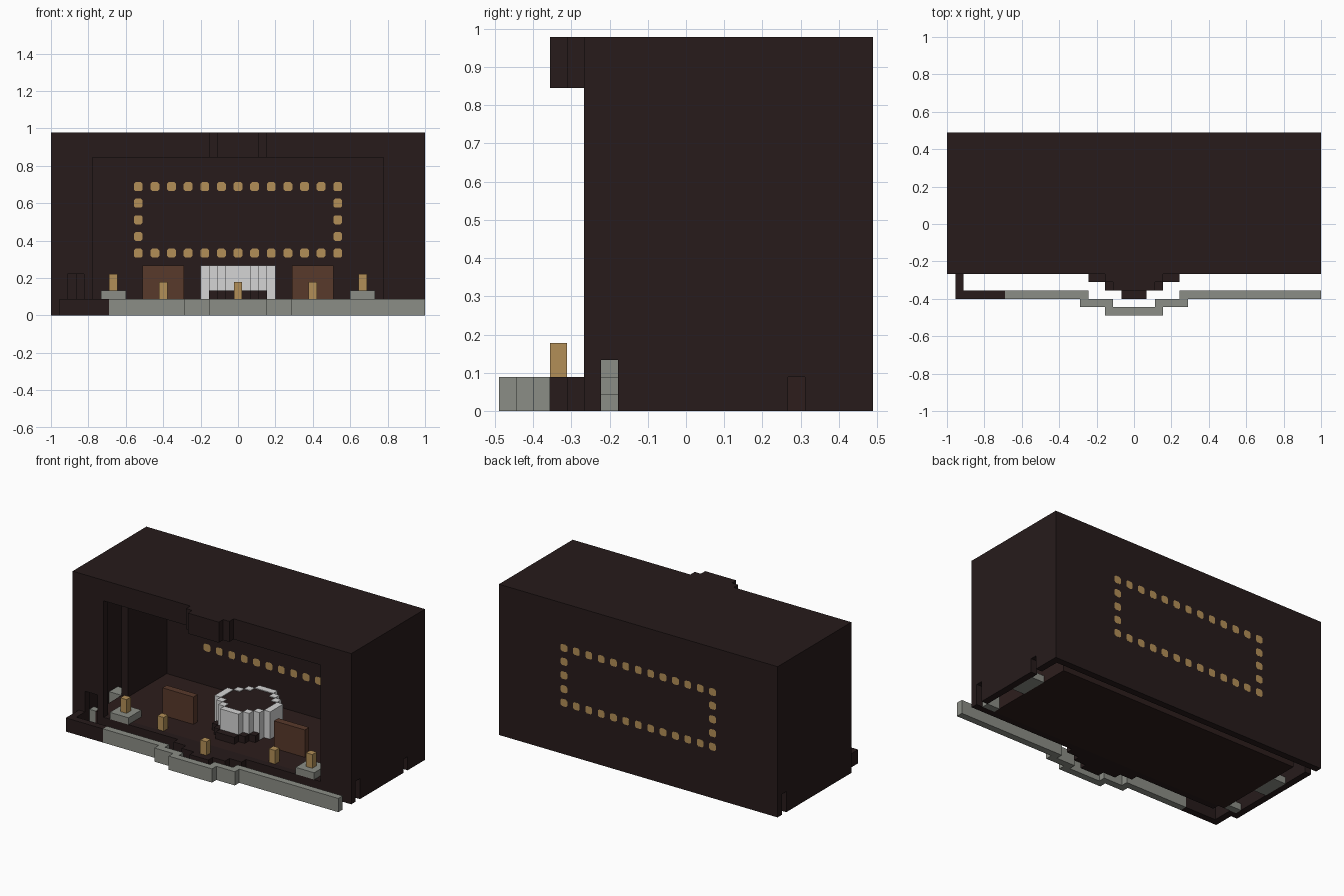
import bpy, bmesh

cube = bpy.data.objects.get("Cube")
if cube:
    bpy.data.objects.remove(cube, do_unlink=True)

U = 2 / 45  # one block


def material(name, rgb):
    m = bpy.data.materials.new(name)
    m.use_nodes = True
    col = (*rgb, 1)
    m.diffuse_color = col
    m.node_tree.nodes["Principled BSDF"].inputs["Base Color"].default_value = col
    return m


DARK = material("dark_block", (0.020, 0.011, 0.011))
FLOOR = material("stage_floor_brown", (0.026, 0.0125, 0.0115))
GREY = material("grey_stone", (0.26, 0.27, 0.24))
GOLD = material("gold_lamp", (0.45, 0.275, 0.095))
BROWN = material("brown_wood", (0.098, 0.041, 0.024))
WHITE = material("white_block", (0.66, 0.66, 0.66))


def point(i, j, k):
    return (-1 + i * U, (j - 11) * U, k * U)


def finish(bm, name, mat):
    bmesh.ops.recalc_face_normals(bm, faces=bm.faces)
    mesh = bpy.data.meshes.new(name)
    bm.to_mesh(mesh)
    bm.free()
    mesh.materials.append(mat)
    ob = bpy.data.objects.new(name, mesh)
    bpy.context.scene.collection.objects.link(ob)


def prism(bm, ring, offset):
    """Closed solid from a flat outline and an offset vector."""
    face = bm.faces.new([bm.verts.new(p) for p in ring])
    out = bmesh.ops.extrude_face_region(bm, geom=[face], use_keep_orig=True)
    verts = [g for g in out["geom"] if isinstance(g, bmesh.types.BMVert)]
    bmesh.ops.translate(bm, verts=verts, vec=offset)


def blocks(name, mat, *boxes):
    """Boxes given as (x0, x1, y0, y1, z0, z1) in blocks."""
    bm = bmesh.new()
    for x0, x1, y0, y1, z0, z1 in boxes:
        ring = [point(x, y, z0) for x, y in ((x0, y0), (x1, y0), (x1, y1), (x0, y1))]
        prism(bm, ring, (0, 0, (z1 - z0) * U))
    finish(bm, name, mat)


def pair(name, mat, *boxes):
    """Boxes on the right side, mirrored to the left."""
    blocks("right_" + name, mat, *boxes)
    blocks("left_" + name, mat, *[(45 - b[1], 45 - b[0], *b[2:]) for b in boxes])


def cell_solid(name, mat, cells, z0, z1):
    """Solid with a stepped plan made of whole cells."""
    bm = bmesh.new()
    for i, j in cells:
        bm.faces.new([bm.verts.new(point(i + a, j + b, z0))
                      for a, b in ((0, 0), (1, 0), (1, 1), (0, 1))])
    bmesh.ops.remove_doubles(bm, verts=bm.verts, dist=U / 100)
    out = bmesh.ops.extrude_face_region(bm, geom=bm.faces[:], use_keep_orig=True)
    verts = [g for g in out["geom"] if isinstance(g, bmesh.types.BMVert)]
    bmesh.ops.translate(bm, verts=verts, vec=(0, 0, (z1 - z0) * U))
    finish(bm, name, mat)


# Building shell, with small slots in the side walls and a side door in front
blocks("roof", DARK, (0, 45, 5, 22, 21, 22))
blocks("back_wall", DARK, (0, 45, 21, 22, 0, 21))
blocks("left_side_wall", DARK, (44, 45, 6, 7, 3, 21), (44, 45, 7, 17, 0, 21),
       (44, 45, 17, 18, 2, 21), (44, 45, 18, 21, 0, 21))
blocks("right_side_wall", DARK, (0, 1, 6, 20, 0, 21), (0, 1, 20, 21, 3, 21))
blocks("front_wall", DARK, (0, 2, 5, 6, 0, 21), (2, 4, 5, 6, 5, 21), (4, 5, 5, 6, 0, 21),
       (40, 45, 5, 6, 0, 21), (5, 40, 5, 6, 19, 21), (5, 40, 5, 6, 0, 2))
pair("wing_panel", DARK, (3, 4, 12, 21, 2, 21))

# Solid stage with open side passages and a ledge along the back
blocks("stage_floor", FLOOR, (3, 42, 6, 20, 0, 2), (3, 42, 20, 21, 1, 2))

# Stepped canopy and stage thrust
blocks("canopy", DARK, (19, 26, 4, 5, 19, 22), (20, 25, 3, 4, 19, 22))
blocks("stage_thrust", DARK, (17, 28, 4, 5, 0, 2), (19, 26, 3, 4, 0, 2), (21, 24, 2, 3, 0, 2))

# Barrier in front of the stage
blocks("stone_barrier", GREY, (7, 17, 2, 3, 0, 2), (28, 45, 2, 3, 0, 2),
       (16, 20, 1, 2, 0, 2), (25, 29, 1, 2, 0, 2), (19, 26, 0, 1, 0, 2))
blocks("dark_barrier", DARK, (1, 7, 2, 3, 0, 2), (1, 2, 3, 5, 0, 2))

# Stone steps from the side passages up to the stage
pair("front_steps", GREY, (1, 2, 6, 7, 0, 1), (2, 3, 6, 7, 0, 2))
pair("passage_steps", GREY, (1, 3, 14, 16, 0, 1), (1, 3, 12, 14, 0, 2))

# Pedestals, footlights and boards
pair("pedestal", GREY, (6, 9, 5, 8, 2, 3))
pair("pedestal_lamp", GOLD, (7, 8, 6, 7, 3, 5))
pair("footlight", GOLD, (13, 14, 6, 7, 2, 4))
blocks("centre_footlight", GOLD, (22, 23, 3, 4, 2, 4))
pair("wood_board", BROWN, (11, 16, 10, 11, 2, 6))

# Round drum riser with a dark core and a step in front
R = range(-4, 5)
disc = {(22 + a, 13 + b) for a in R for b in R if a * a + b * b <= 17}
core = {(i, j) for i, j in disc
        if {(i + 1, j), (i - 1, j), (i, j + 1), (i, j - 1)} <= disc}
cell_solid("drum_ring", WHITE, sorted(disc - core), 2, 6)
cell_solid("drum_core", DARK, sorted(core), 2, 5.9)
step = {(i, j - 1) for i, j in disc if abs(i - 22) <= 3 and j < 13} - disc
cell_solid("drum_step", DARK, sorted(step), 2, 3)

# Ring of lamps set through the back wall
bm = bmesh.new()
h, c = 0.54, 0.33
outline = [(h, c), (c, h), (-c, h), (-h, c), (-h, -c), (-c, -h), (c, -h), (h, -c)]
for i in range(10, 35, 2):
    for k in range(7, 16, 2):
        if i in (10, 34) or k in (7, 15):
            ring = [point(i + 0.5 + a, 20.99, k + 0.5 + b) for a, b in outline]
            prism(bm, ring, (0, 1.02 * U, 0))
finish(bm, "wall_lamps", GOLD)
